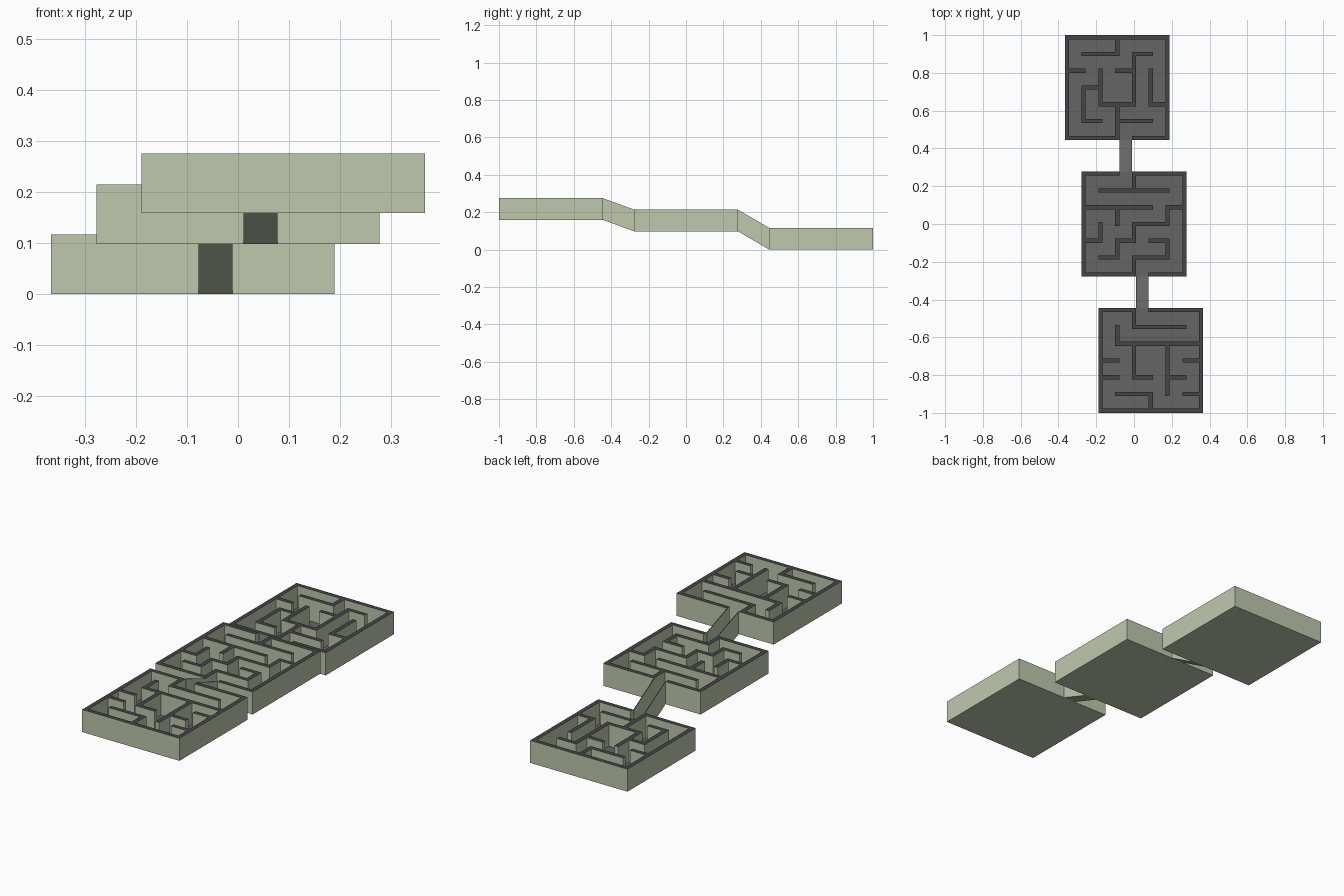
import bpy, bmesh

if "Cube" in bpy.data.objects:
    bpy.data.objects.remove(bpy.data.objects["Cube"])

SIZE, THICK, HEIGHT, FLOOR, N = 0.555, 0.022, 0.116, 0.004, 6
PITCH = (SIZE - THICK) / N


def material(name, rgb):
    m = bpy.data.materials.new(name)
    m.diffuse_color = (*rgb, 1)
    m.use_nodes = True
    m.node_tree.nodes["Principled BSDF"].inputs["Base Color"].default_value = m.diffuse_color
    return m


MATS = [material("sage_side", (0.52, 0.58, 0.42)),
        material("dark_wall_top", (0.06, 0.06, 0.06)),
        material("grey_floor", (0.13, 0.13, 0.13))]


def finish(name, bm):
    mesh = bpy.data.meshes.new(name)
    bm.to_mesh(mesh)
    bm.free()
    for m in MATS:
        mesh.materials.append(m)
    ob = bpy.data.objects.new(name, mesh)
    bpy.context.collection.objects.link(ob)
    return ob


def quad(bm, pts, mat=0):
    bm.faces.new([bm.verts.new(p) for p in pts]).material_index = mat


def maze(name, cx, cy, z, paths, back_gap=None, front_gap=None):
    """Tray of 6x6 cells; paths are wall polylines in cell units from the back left corner."""
    M = 2 * N + 1
    border = [(0, 0), (N, 0), (N, N), (0, N), (0, 0)]
    filled = set()
    for path in [border] + paths:
        for (a, b), (c, d) in zip(path, path[1:]):
            for i in range(2 * min(a, c), 2 * max(a, c) + 1):
                for j in range(2 * min(b, d), 2 * max(b, d) + 1):
                    filled.add((i, j))
    if back_gap is not None:
        filled.discard((2 * back_gap + 1, 0))
    if front_gap is not None:
        filled.discard((2 * front_gap + 1, 2 * N))

    def edge(k):
        return (k // 2) * PITCH + (k % 2) * THICK

    def X(k):
        return cx - SIZE / 2 + edge(k)

    def Y(k):
        return cy + SIZE / 2 - edge(k)

    def h(i, j):
        if not (0 <= i < M and 0 <= j < M):
            return 0
        return HEIGHT if (i, j) in filled else FLOOR

    bm = bmesh.new()
    for i in range(M):
        for j in range(M):
            x0, x1, y0, y1, t = X(i), X(i + 1), Y(j + 1), Y(j), h(i, j)
            # wall top or floor, and underside
            quad(bm, [(x0, y0, z + t), (x1, y0, z + t), (x1, y1, z + t), (x0, y1, z + t)],
                 1 if t == HEIGHT else 2)
            quad(bm, [(x0, y1, z), (x1, y1, z), (x1, y0, z), (x0, y0, z)])
            # sides towards lower neighbours
            for di, dj, p, q in ((-1, 0, (x0, y1), (x0, y0)), (1, 0, (x1, y0), (x1, y1)),
                                 (0, -1, (x1, y1), (x0, y1)), (0, 1, (x0, y0), (x1, y0))):
                low = h(i + di, j + dj)
                if low < t:
                    quad(bm, [(*p, z + low), (*q, z + low), (*q, z + t), (*p, z + t)])
    bmesh.ops.remove_doubles(bm, verts=bm.verts, dist=1e-5)
    bmesh.ops.dissolve_limit(bm, angle_limit=0.01, verts=bm.verts, edges=bm.edges,
                             delimit={'MATERIAL', 'NORMAL'})
    return finish(name, bm)


def ramp(name, x, y0, z0, y1, z1):
    """Sloped U-shaped channel with thin side walls."""
    w, t = (PITCH - THICK) / 2, 0.003
    u = [(-w, 0), (w, 0), (w, HEIGHT), (w - t, HEIGHT), (w - t, FLOOR),
         (t - w, FLOOR), (t - w, HEIGHT), (-w, HEIGHT)]
    bm = bmesh.new()
    a = [bm.verts.new((x + px, y0, z0 + pz)) for px, pz in u]
    b = [bm.verts.new((x + px, y1, z1 + pz)) for px, pz in u]
    for k in range(8):
        n = (k + 1) % 8
        f = bm.faces.new([a[k], a[n], b[n], b[k]])
        f.material_index = 2 if k == 4 else 1 if k in (2, 6) else 0
    bm.faces.new(a[::-1])
    bm.faces.new(b)
    bmesh.ops.recalc_face_normals(bm, faces=bm.faces)
    return finish(name, bm)


DY, DX = 1 - SIZE / 2, PITCH
Z_HIGH, Z_MID = 0.159, 0.098

# upper tray, at the front
maze("upper_maze", DX, -DY, Z_HIGH, [
    [(2, 0), (2, 1), (5, 1)], [(1, 1), (1, 2), (6, 2)], [(2, 2), (2, 4), (3, 4)],
    [(4, 2), (4, 5)], [(0, 3), (1, 3)], [(5, 3), (6, 3)], [(0, 4), (1, 4)],
    [(4, 4), (5, 4)], [(1, 5), (3, 5), (3, 6)], [(5, 5), (6, 5)]], back_gap=2)

# middle tray
maze("middle_maze", 0, 0, Z_MID, [
    [(3, 0), (3, 1)], [(1, 1), (5, 1)], [(0, 2), (4, 2)], [(2, 2), (2, 3)],
    [(1, 3), (1, 4), (0, 4)],
    [(6, 2), (5, 2), (5, 3), (3, 3), (3, 4), (2, 4), (2, 5), (1, 5)],
    [(4, 4), (5, 4), (5, 5), (3, 5), (3, 6)]], back_gap=2, front_gap=3)

# lower tray, at the back
maze("lower_maze", -DX, DY, 0, [
    [(3, 0), (3, 1), (1, 1)], [(0, 2), (1, 2)], [(2, 2), (2, 4), (4, 4)],
    [(2, 3), (1, 3), (1, 5), (2, 5)], [(3, 2), (4, 2)], [(5, 1), (4, 1), (4, 4)],
    [(3, 4), (3, 6)], [(3, 5), (5, 5)], [(5, 2), (5, 4), (6, 4)]], front_gap=3)

# connecting ramps
gap = DY - SIZE / 2
ramp("upper_ramp", PITCH / 2, -gap, Z_HIGH, -SIZE / 2, Z_MID)
ramp("lower_ramp", -PITCH / 2, SIZE / 2, Z_MID, gap, 0)
